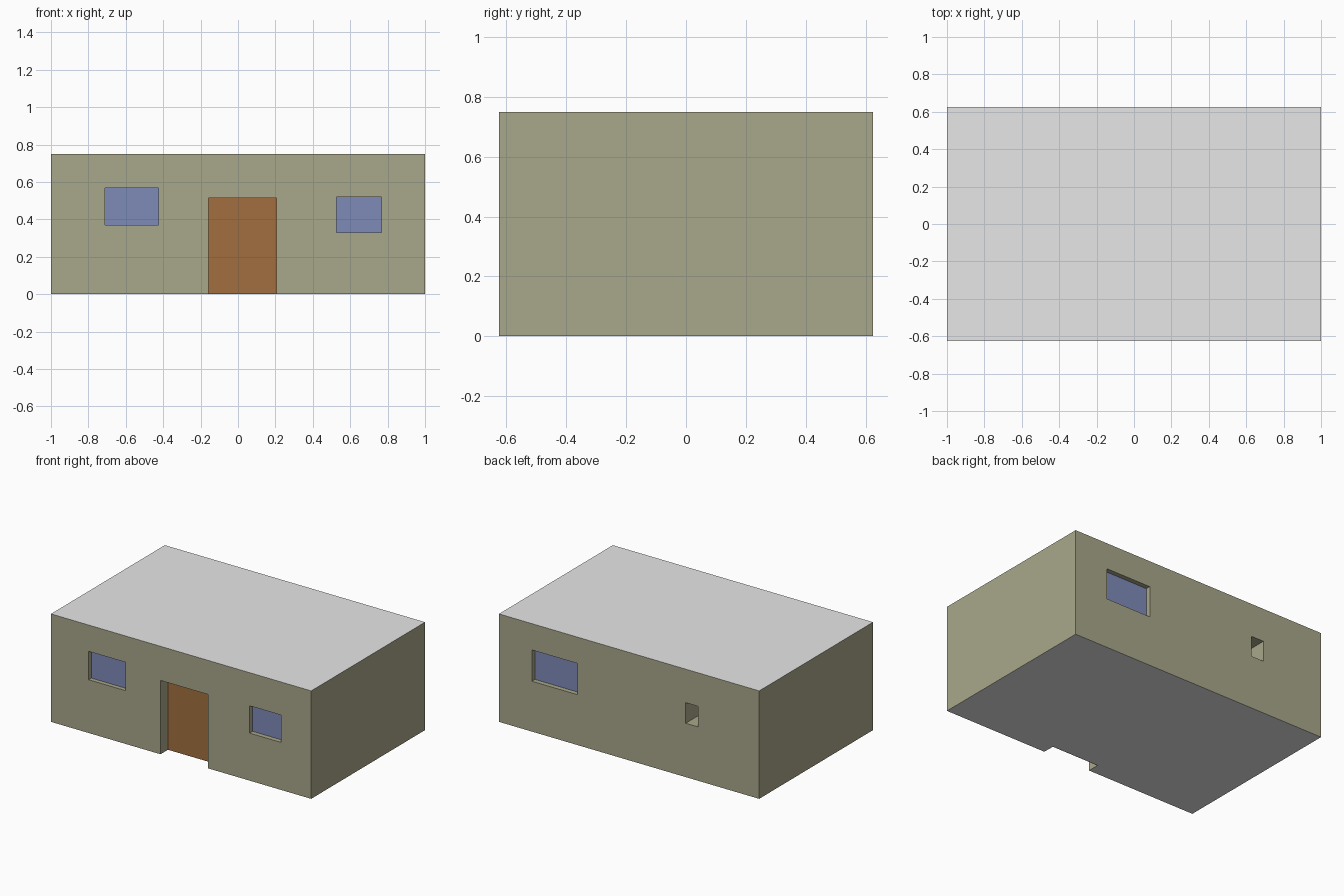
import bpy, bmesh
from mathutils import Vector

if "Cube" in bpy.data.objects:
    bpy.data.objects.remove(bpy.data.objects["Cube"])

W, D, H = 2.0, 1.25, 0.75
T = 0.005  # thickness of door and window plates


def material(name, rgb):
    lin = [((c / 255 + 0.055) / 1.055) ** 2.4 for c in rgb]
    m = bpy.data.materials.new(name)
    m.diffuse_color = (*lin, 1)
    m.use_nodes = True
    m.node_tree.nodes["Principled BSDF"].inputs["Base Color"].default_value = m.diffuse_color
    return m


wall_mat = material("olive wall", (169, 167, 138))
roof_mat = material("pale grey", (231, 231, 231))
door_mat = material("brown door", (161, 111, 63))
glass_mat = material("blue glass", (126, 139, 184))


def box(name, lo, hi, mat=None):
    lo, hi = Vector(lo), Vector(hi)
    bm = bmesh.new()
    bmesh.ops.create_cube(bm, size=1)
    for v in bm.verts:
        v.co = (lo + hi) / 2 + v.co * (hi - lo)
    mesh = bpy.data.meshes.new(name)
    bm.to_mesh(mesh)
    bm.free()
    ob = bpy.data.objects.new(name, mesh)
    bpy.context.collection.objects.link(ob)
    if mat:
        mesh.materials.append(mat)
    return ob


# Main block
house = box("house_block", (-W / 2, -D / 2, 0), (W / 2, D / 2, H), wall_mat)
house.data.materials.append(roof_mat)

# Openings: name, side (-1 front, 1 back), x range, z range, recess depth, material
openings = [
    ("front_left_window", -1, -0.711, -0.426, 0.37, 0.567, 0.03, glass_mat),
    ("front_door", -1, -0.158, 0.206, 0.0, 0.513, 0.082, door_mat),
    ("front_right_window", -1, 0.527, 0.767, 0.33, 0.52, 0.033, glass_mat),
    ("back_wide_window", 1, 0.396, 0.746, 0.35, 0.567, 0.033, glass_mat),
    ("back_small_window", 1, -0.531, -0.435, 0.374, 0.517, 0.17, glass_mat),
]
cutters = []
for name, side, x0, x1, z0, z1, depth, mat in openings:
    face = side * (D / 2 - depth)
    inner = side * (D / 2 - depth - T)
    outer = side * (D / 2 + 0.1)
    cut_z0 = z0 if z0 > 0 else -0.1
    cutter = box(name + "_cutter", (x0, min(inner, outer), cut_z0), (x1, max(inner, outer), z1))
    cutter.hide_render = True
    cutters.append(cutter)
    mod = house.modifiers.new(name, 'BOOLEAN')
    mod.operation = 'DIFFERENCE'
    mod.solver = 'EXACT'
    mod.object = cutter
    # Recessed door or window panel
    box(name, (x0, min(face, inner), z0), (x1, max(face, inner), z1), mat)

# Apply the cuts and remove the cutters
bpy.context.view_layer.update()
deps = bpy.context.evaluated_depsgraph_get()
cut_mesh = bpy.data.meshes.new_from_object(house.evaluated_get(deps))
house.modifiers.clear()
house.data = cut_mesh
for c in cutters:
    bpy.data.objects.remove(c)

# Walls olive, roof and underside grey
cut_mesh.materials.clear()
cut_mesh.materials.append(wall_mat)
cut_mesh.materials.append(roof_mat)
for p in cut_mesh.polygons:
    flat = abs(p.normal.z) > 0.9
    p.material_index = 1 if flat and (p.center.z > H - 0.01 or p.center.z < 0.01) else 0
